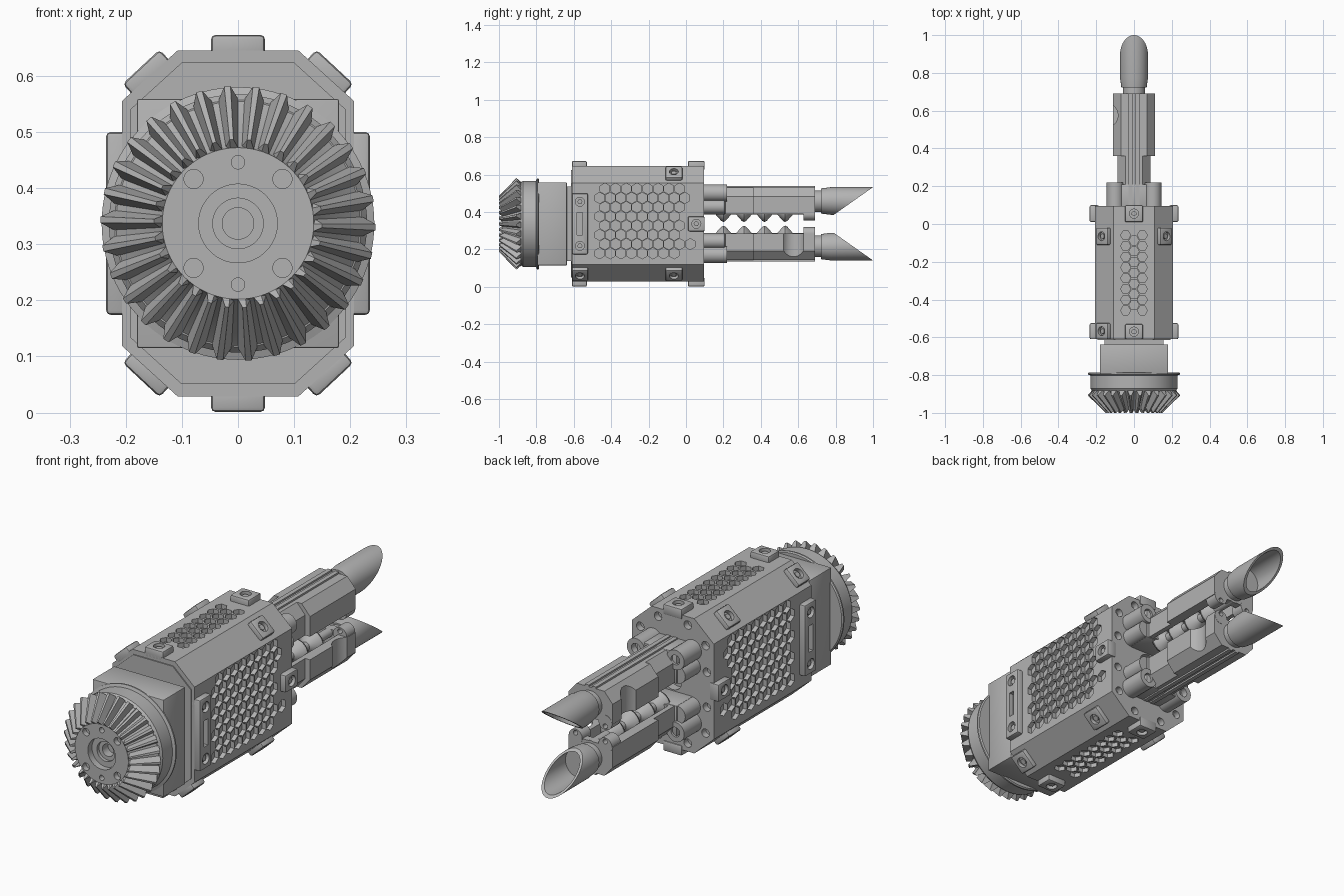
import bpy, bmesh, math
from mathutils import Matrix, Vector

AXIS_Z = 0.337      # height of the long axis; parts are built around it
PI = math.pi

if "Cube" in bpy.data.objects:
    bpy.data.objects.remove(bpy.data.objects["Cube"], do_unlink=True)

grey = bpy.data.materials.new("grey_metal")
grey.use_nodes = True
grey.diffuse_color = (0.45, 0.45, 0.45, 1)
grey.node_tree.nodes["Principled BSDF"].inputs["Base Color"].default_value = grey.diffuse_color


def finish(name, bm):
    bmesh.ops.recalc_face_normals(bm, faces=bm.faces)
    mesh = bpy.data.meshes.new(name)
    bm.to_mesh(mesh)
    bm.free()
    mesh.materials.append(grey)
    ob = bpy.data.objects.new(name, mesh)
    ob.location.z = AXIS_Z
    bpy.context.collection.objects.link(ob)
    return ob


def shade(ob):
    ob.data.shade_smooth()
    ob.data.set_sharp_from_angle(angle=math.radians(30))


def cut(ob, bm):
    """Subtract a temporary cutter and keep the result as a plain mesh."""
    cutter = finish("cutter", bm)
    mod = ob.modifiers.new("cut", 'BOOLEAN')
    mod.operation, mod.solver, mod.object = 'DIFFERENCE', 'EXACT', cutter
    graph = bpy.context.evaluated_depsgraph_get()
    result = bpy.data.meshes.new_from_object(ob.evaluated_get(graph))
    ob.modifiers.clear()
    ob.data = result
    bpy.data.objects.remove(cutter, do_unlink=True)


def box(bm, lo, hi, bevel=0, matrix=Matrix()):
    lo, hi = Vector(lo), Vector(hi)
    size = Matrix.Diagonal((*(hi - lo), 1))
    verts = bmesh.ops.create_cube(bm, size=1, matrix=matrix @ Matrix.Translation((lo + hi) / 2) @ size)["verts"]
    if bevel:
        edges = {e for v in verts for e in v.link_edges}
        bmesh.ops.bevel(bm, geom=list(edges), offset=bevel, segments=2, affect='EDGES', profile=0.5)


def cyl(bm, centre, r, depth, axis='Y', seg=32, spin=0, matrix=Matrix()):
    turn = {'X': Matrix.Rotation(PI / 2, 4, 'Y'), 'Y': Matrix.Rotation(PI / 2, 4, 'X'), 'Z': Matrix()}[axis]
    bmesh.ops.create_cone(bm, cap_ends=True, segments=seg, radius1=r, radius2=r, depth=depth,
                          matrix=matrix @ Matrix.Translation(centre) @ turn @ Matrix.Rotation(spin, 4, 'Z'))


def prism(bm, pts, a, b, axis='Y'):
    """Extrude an (x, z) outline along y, or a (y, z) outline along x."""
    place = (lambda p, t: (p[0], t, p[1])) if axis == 'Y' else (lambda p, t: (t, p[0], p[1]))
    bridge(bm, [[bm.verts.new(place(p, t)) for p in pts] for t in (a, b)])


def bridge(bm, rings):
    n = len(rings[0])
    for lo, hi in zip(rings, rings[1:]):
        for i in range(n):
            bm.faces.new((lo[i], lo[(i + 1) % n], hi[(i + 1) % n], hi[i]))
    bm.faces.new(rings[0])
    bm.faces.new(rings[-1])


def lathe(bm, profile, angles, z=0):
    """Revolve (radius, y) pairs; a pair may be a function of the step number."""
    rings = []
    for p in profile:
        ring = []
        for k, a in enumerate(angles):
            r, y = p(k) if callable(p) else p
            ring.append(bm.verts.new((r * math.sin(a), y, z + r * math.cos(a))))
        rings.append(ring)
    bridge(bm, rings)


def even(n):
    return [2 * PI * i / n for i in range(n)]


def mirror_copy(ob, name):
    """Second copy turned half round the long axis."""
    twin = ob.copy()
    twin.name = name
    twin.rotation_euler.y = PI
    bpy.context.collection.objects.link(twin)


# Octagonal housing with honeycomb pockets and rear bolt holes
quarter = [(0.108, 0.308), (0.207, 0.218)]
octagon = (quarter + [(x, -z) for x, z in quarter[::-1]]
           + [(-x, -z) for x, z in quarter] + [(-x, z) for x, z in quarter[::-1]])
bm = bmesh.new()
prism(bm, octagon, -0.61, 0.095)
housing = finish("housing", bm)
pitch, hex_r = 0.057, 0.0295
row_step = pitch * math.sqrt(3) / 2
bm = bmesh.new()
for s in (-1, 1):
    for row in range(8):
        for col in range(9 if row in (1, 6) else 8):
            y = -0.462 + pitch * (col + 0.5 * (row % 2))
            cyl(bm, (s * 0.207, y, 0.015 + (row - 3.5) * row_step), hex_r, 0.04, 'X', 6, PI / 6)
    for row in (-1, 0, 1):
        for col in range(8 if row else 7):
            y = -0.458 + pitch * (col + (0 if row else 0.5))
            cyl(bm, (row * row_step * 0.9, y, s * 0.308), hex_r * 0.9, 0.04, 'Z', 6, PI / 6)
    for t in (-1, 1):
        for x, z in ((0.075, 0.27), (0.165, 0.2), (0.172, 0.08)):
            cyl(bm, (s * x, 0.095, t * z), 0.019, 0.06)
cyl(bm, (0, 0.095, 0), 0.045, 0.08)
cut(housing, bm)
shade(housing)

# Stepped front cover and square gearbox
bm = bmesh.new()
prism(bm, [(x * 0.93, z * 0.93) for x, z in octagon], -0.615, -0.6)
shade(finish("front_cover", bm))
bm = bmesh.new()
box(bm, (-0.155, -0.65, -0.2), (0.155, -0.6, 0.2))
box(bm, (-0.18, -0.795, -0.222), (0.18, -0.637, 0.222), 0.004)
shade(finish("gearbox", bm))

# Round flange behind the gear
bm = bmesh.new()
lathe(bm, [(0.238, -0.785), (0.243, -0.79), (0.243, -0.797), (0.23, -0.802),
           (0.23, -0.872), (0.22, -0.885)], even(96))
shade(finish("flange", bm))

# Bevel gear: root, root, tip, tip steps for each tooth
teeth = 30
angles = [2 * PI * (i + f) / teeth for i in range(teeth) for f in (0, 0.25, 0.52, 0.74)]


def tooth(root, tip):
    return lambda k: tip if k % 4 > 1 else root


bm = bmesh.new()
lathe(bm, [(0.028, -0.9), (0.028, -0.94), (0.045, -0.94), (0.045, -0.955), (0.07, -0.955),
           (0.07, -0.985), (0.135, -0.985),
           tooth((0.138, -0.972), (0.15, -1.0)), tooth((0.222, -0.88), (0.245, -0.907)),
           (0.212, -0.872)], angles)
gear = finish("bevel_gear", bm)
bm = bmesh.new()
for i in range(4):
    a = PI / 4 + i * PI / 2
    cyl(bm, (0.112 * math.sin(a), -0.985, 0.112 * math.cos(a)), 0.017, 0.05)
for s in (-1, 1):
    cyl(bm, (0, -0.985, s * 0.109), 0.012, 0.05)
cut(gear, bm)
shade(gear)

# Mounting clips: angle, sideways shift, surface distance, half width, y range, height
clips, holes, screws = bmesh.new(), bmesh.new(), bmesh.new()
for deg, shift, dist, half, y0, y1, high in (
        (0, 0, 0.308, 0.048, -0.61, -0.53, 0.028), (0, 0, 0.308, 0.048, 0.01, 0.1, 0.028),
        (90, 0, 0.207, 0.163, -0.61, -0.525, 0.028), (90, 0, 0.207, 0.04, 0.01, 0.1, 0.028),
        (43, -0.064, 0.3, 0.045, -0.11, -0.02, 0.022),
        (-43, 0.064, 0.3, 0.045, -0.11, -0.02, 0.022), (-43, 0.064, 0.3, 0.045, -0.61, -0.525, 0.022)):
    turn = Matrix.Rotation(math.radians(deg), 4, 'Y') @ Matrix.Translation((shift, 0, 0))
    box(clips, (-half, y0, dist - 0.02), (half, y1, dist + high), 0.008, turn)
    mid, top = (y0 + y1) / 2, dist + high
    long_plate = half > 0.1
    for x in ((-0.118, 0.118) if long_plate else (0,)):
        cyl(holes, (x, mid, top), 0.024, 0.036, 'Z', 24, 0, turn)
        cyl(screws, (x, mid, top - 0.016), 0.014, 0.016, 'Z', 6, 0, turn)
    if long_plate:
        box(holes, (-0.06, mid - 0.014, top - 0.02), (0.06, mid + 0.014, top + 0.02), 0, turn)
clip_set = finish("mounting_clips", clips)
cut(clip_set, holes)
shade(clip_set)
screw_set = finish("clip_screws", screws)
mirror_copy(clip_set, "mounting_clips_opposite")
mirror_copy(screw_set, "clip_screws_opposite")

# Finger root: block with bosses, the outer pair bored
bm = bmesh.new()
box(bm, (-0.1, 0.08, 0.05), (0.1, 0.21, 0.195), 0.005)
shade(finish("finger_root", bm))
bm = bmesh.new()
for s in (-1, 1):
    cyl(bm, (s * 0.1, 0.155, 0.165), 0.045, 0.13)
bosses = finish("root_bosses", bm)
bm = bmesh.new()
for s in (-1, 1):
    cyl(bm, (s * 0.1, 0.22, 0.165), 0.022, 0.06)
cut(bosses, bm)
shade(bosses)
bm = bmesh.new()
for s in (-1, 1):
    cyl(bm, (s * 0.1, 0.15, 0.092), 0.04, 0.11)
shade(finish("inner_bosses", bm))

# Finger: narrow arm meeting a wide chamfered jaw, both with a roller channel
for name, half, a, b in (("finger_arm", 0.088, 0.09, 0.36), ("finger_jaw", 0.112, 0.36, 0.69)):
    bm = bmesh.new()
    prism(bm, [(-half, 0.053), (half, 0.053), (half, 0.145), (half - 0.042, 0.193),
               (0.042 - half, 0.193), (-half, 0.145)], a, b)
    beam = finish(name, bm)
    bm = bmesh.new()
    box(bm, (-0.065, 0.22, 0.02), (0.065, 0.655, 0.12))
    cyl(bm, (-0.15, 0.575, 0.1), 0.065, 0.3, 'Z')
    cut(beam, bm)
    shade(beam)

# Twin rails on the outer face of the finger
bm = bmesh.new()
for s in (-1, 1):
    box(bm, (s * 0.018 - 0.01, 0.1, 0.185), (s * 0.018 + 0.01, 0.69, 0.201))
shade(finish("finger_rails", bm))

# Grip rollers on a spindle
bm = bmesh.new()
cyl(bm, (0, 0.44, 0.07), 0.02, 0.5)
for y in (0.2, 0.31, 0.42, 0.53):
    lathe(bm, [(0.02, y - 0.042), (0.054, y - 0.012), (0.06, y), (0.054, y + 0.012), (0.02, y + 0.042)],
          even(32), 0.07)
shade(finish("grip_rollers", bm))

# Pierced lobes on the jaw end
bm = bmesh.new()
for s in (-1, 1):
    cyl(bm, (s * 0.075, 0.66, 0.052), 0.034, 0.062)
lobes = finish("jaw_lobes", bm)
bm = bmesh.new()
for s in (-1, 1):
    cyl(bm, (s * 0.075, 0.66, 0.035), 0.011, 0.1)
cut(lobes, bm)
shade(lobes)

# Wrist between jaw and fingertip
bm = bmesh.new()
cyl(bm, (0, 0.71, 0.12), 0.058, 0.09)
shade(finish("wrist", bm))

# Hollow scoop fingertip sliced at a slant
bm = bmesh.new()
lathe(bm, [(0.067, 0.722), (0.074, 0.775), (0.074, 1.0)], even(48), 0.122)
tip = finish("fingertip", bm)
bm = bmesh.new()
prism(bm, [(0.79, 0.048), (0.79, -0.05), (1.1, -0.05), (1.1, 0.27), (1.0, 0.196)], -0.2, 0.2, 'X')
cut(tip, bm)
bm = bmesh.new()
cyl(bm, (0, 0.9, 0.122), 0.064, 0.24)
cut(tip, bm)
shade(tip)

# Opposite finger
for part in ("finger_root", "root_bosses", "inner_bosses", "finger_arm", "finger_jaw", "finger_rails",
             "grip_rollers", "jaw_lobes", "wrist", "fingertip"):
    mirror_copy(bpy.data.objects[part], "lower_" + part)
